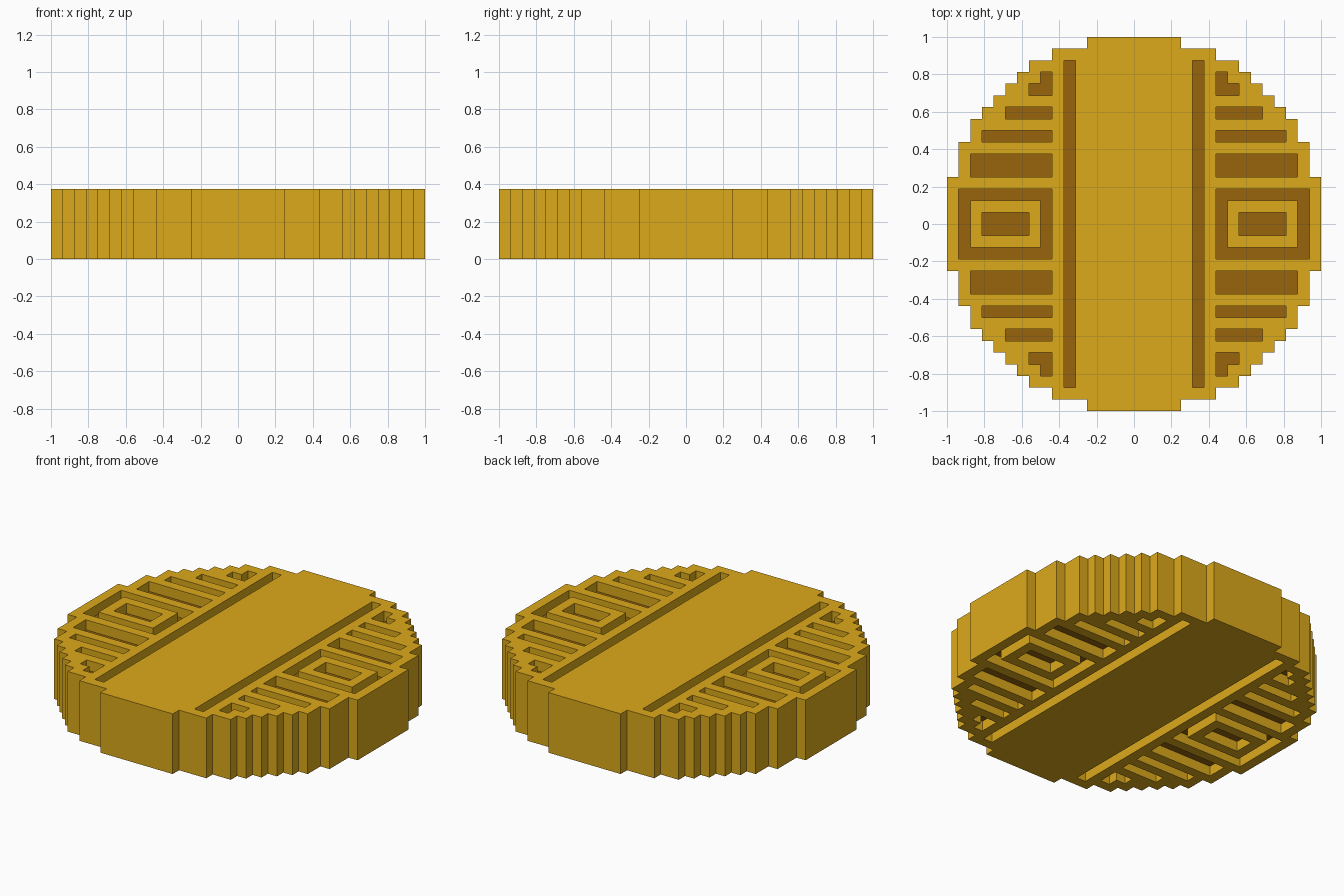
import bpy
import bmesh
import math

cube = bpy.data.objects.get("Cube")
if cube:
    bpy.data.objects.remove(cube, do_unlink=True)

U = 1 / 16          # one block of the stepped pattern
THICK = 6 * U
DEPTH = U


def material(name, rgb):
    mat = bpy.data.materials.new(name)
    mat.use_nodes = True
    colour = (*rgb, 1)
    mat.diffuse_color = colour
    mat.node_tree.nodes["Principled BSDF"].inputs["Base Color"].default_value = colour
    return mat


# Half width of the stepped disc for each row of blocks, from the middle outwards
HALF_WIDTH = [16] * 4 + [15] * 3 + [14] * 2 + [13, 12, 11, 10, 9, 7, 4]

# Grooves in one quarter, in blocks: x start, x end, y start, y end
GROOVES = [
    (5, 6, 0, 14),      # long divider
    (9, 13, 0, 1),      # centre of the frame
    (7, 8, 0, 3),       # frame, inner side
    (14, 15, 0, 3),     # frame, outer side
    (7, 15, 2, 3),      # frame, end
    (7, 14, 4, 6),      # wide bar
    (7, 13, 7, 8),      # thin bars
    (7, 11, 9, 10),
    (7, 9, 11, 12),     # corner hook
    (7, 8, 12, 13),
]


def cell(face):
    """Block column and row of a face, mirrored into one quarter."""
    c = face.calc_center_median()
    return math.floor(abs(c.x) / U), math.floor(abs(c.y) / U)


def in_disc(face):
    col, row = cell(face)
    return col < HALF_WIDTH[row]


def in_groove(face):
    col, row = cell(face)
    return any(x0 <= col < x1 and y0 <= row < y1 for x0, x1, y0, y1 in GROOVES)


def extrude(bm, faces, dz):
    """Extrude faces straight up or down and return the moved faces."""
    result = bmesh.ops.extrude_face_region(bm, geom=faces)["geom"]
    verts = [g for g in result if isinstance(g, bmesh.types.BMVert)]
    bmesh.ops.translate(bm, verts=verts, vec=(0, 0, dz))
    return [g for g in result if isinstance(g, bmesh.types.BMFace)]


# Stepped disc
bm = bmesh.new()
bmesh.ops.create_grid(bm, x_segments=32, y_segments=32, size=1)
outside = [f for f in bm.faces if not in_disc(f)]
bmesh.ops.delete(bm, geom=outside, context="FACES")
extrude(bm, bm.faces[:], THICK)

# Sunken grooves on the top and the underside, with dark floors
for level, dz in ((THICK, -DEPTH), (0, DEPTH)):
    covers = [f for f in bm.faces
              if abs(f.calc_center_median().z - level) < 0.01 and in_groove(f)]
    for floor in extrude(bm, covers, dz):
        floor.material_index = 1
    bmesh.ops.delete(bm, geom=covers, context="FACES")
bmesh.ops.recalc_face_normals(bm, faces=bm.faces[:])

# Merge the flat areas into larger faces
bmesh.ops.dissolve_limit(bm, angle_limit=math.radians(1), verts=bm.verts[:],
                         edges=bm.edges[:], delimit={"MATERIAL"})

mesh = bpy.data.meshes.new("round_plaque")
bm.to_mesh(mesh)
bm.free()
mesh.materials.append(material("gold", (0.72, 0.40, 0.011)))
mesh.materials.append(material("dark_bronze", (0.315, 0.128, 0.004)))
plaque = bpy.data.objects.new("round_plaque", mesh)
bpy.context.collection.objects.link(plaque)
